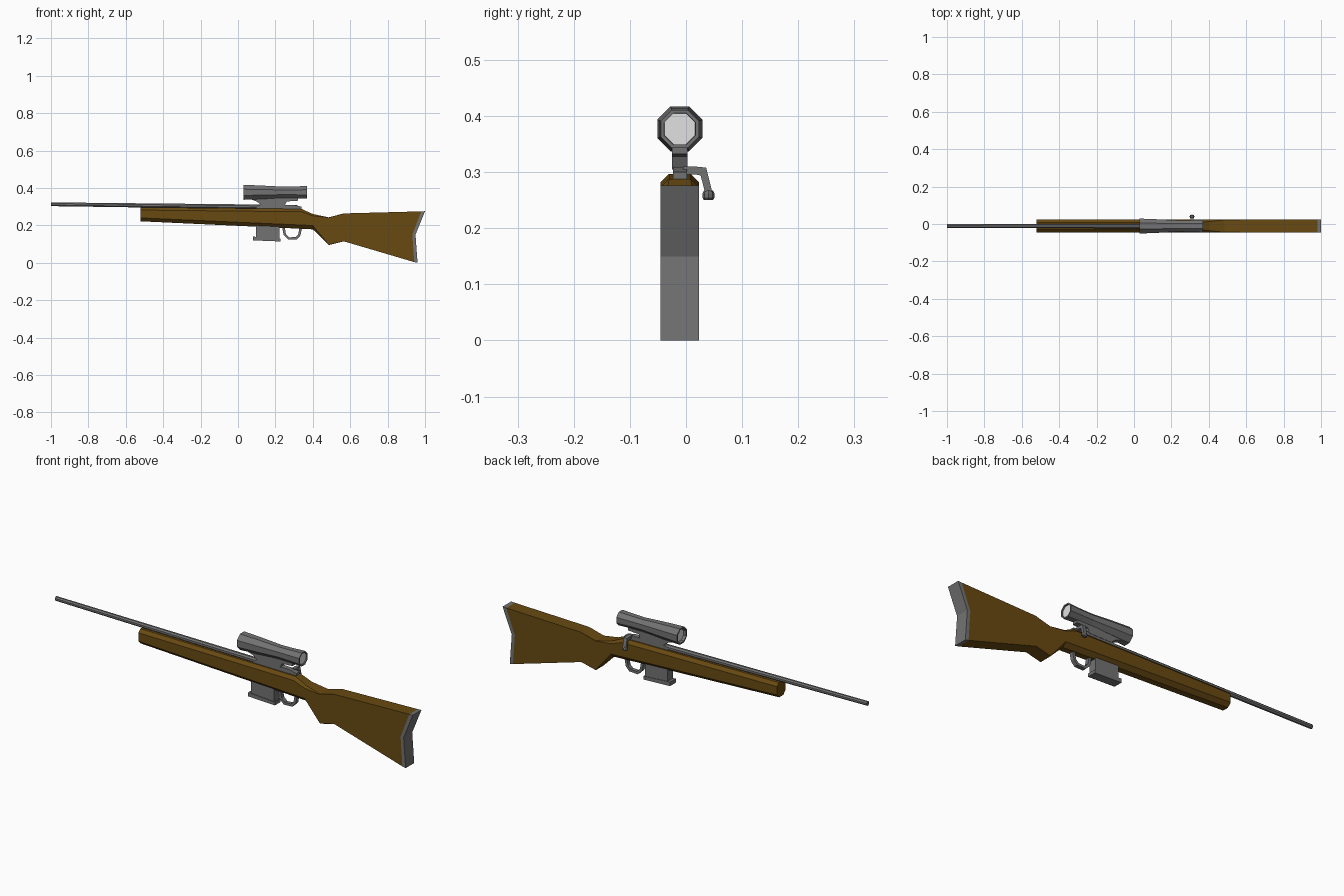
import bpy, bmesh, math

if "Cube" in bpy.data.objects:
    bpy.data.objects.remove(bpy.data.objects["Cube"])

CY = -0.011     # centre plane of the body
HALF = 0.034    # half width of the stock


def material(name, rgb):
    m = bpy.data.materials.new(name)
    m.use_nodes = True
    m.diffuse_color = (*rgb, 1)
    m.node_tree.nodes["Principled BSDF"].inputs["Base Color"].default_value = (*rgb, 1)
    return m


WOOD = material("brown wood", (0.14, 0.068, 0.006))
METAL = material("grey metal", (0.17, 0.17, 0.17))
GLASS = material("pale glass", (0.75, 0.75, 0.75))


def finish(name, bm, mat):
    bmesh.ops.remove_doubles(bm, verts=bm.verts, dist=0.0001)
    bmesh.ops.recalc_face_normals(bm, faces=bm.faces)
    mesh = bpy.data.meshes.new(name)
    bm.to_mesh(mesh)
    bm.free()
    mesh.materials.append(mat)
    ob = bpy.data.objects.new(name, mesh)
    bpy.context.collection.objects.link(ob)
    return ob


def prism(name, outline, half, mat, y=CY):
    """Extrude an x-z outline across the body."""
    bm = bmesh.new()
    face = bm.faces.new([bm.verts.new((x, y - half, z)) for x, z in outline])
    out = bmesh.ops.extrude_face_region(bm, geom=[face])
    for v in out["geom"]:
        if isinstance(v, bmesh.types.BMVert):
            v.co.y += 2 * half
    return finish(name, bm, mat)


def loft(name, rings, mat, caps=True):
    """Skin a list of equal-length rings of points."""
    bm = bmesh.new()
    loops = [[bm.verts.new(p) for p in ring] for ring in rings]
    n = len(loops[0])
    for a, b in zip(loops, loops[1:]):
        for i in range(n):
            j = (i + 1) % n
            bm.faces.new((a[i], a[j], b[j], b[i]))
    if caps:
        bm.faces.new(loops[0])
        bm.faces.new(loops[-1])
    return finish(name, bm, mat)


def octagon(x, z, r):
    """Ring with flat top and sides; r is the distance to a flat."""
    c = r / math.cos(math.pi / 8)
    angles = [math.pi / 8 + i * math.pi / 4 for i in range(8)]
    return [(x, CY + c * math.cos(a), z + c * math.sin(a)) for a in angles]


def stock_ring(x, top, bottom, ct, cb):
    """Box section with chamfered upper and lower edges."""
    side = [(HALF - ct, top), (HALF, top - ct), (HALF, bottom + cb), (HALF - cb, bottom)]
    pts = side + [(-y, z) for y, z in reversed(side)]
    return [(x, CY + y, z) for y, z in pts]


# Fore stock and grip
loft("fore_stock", [stock_ring(*s) for s in (
    (-0.52, 0.297, 0.222, 0.015, 0.018),
    (0.34, 0.288, 0.182, 0.015, 0.020),
    (0.40, 0.261, 0.179, 0.010, 0.020),
    (0.485, 0.243, 0.095, 0.001, 0.002),
    (0.565, 0.264, 0.115, 0.001, 0.001))], WOOD)

# Butt and its plate share the kinked rear edge
edge = [(0.98, 0.275), (0.932, 0.15), (0.942, 0.004)]
rear = [(1.0, 0.276), (0.949, 0.15), (0.96, 0.0)]
prism("butt_stock", [(0.565, 0.115), (0.565, 0.264)] + edge, HALF, WOOD)
prism("butt_plate", edge + rear[::-1], HALF, METAL)

# Barrel with a hollow muzzle
loft("barrel", [octagon(-0.97, 0.313, 0.005), octagon(-1.0, 0.313, 0.006),
                octagon(-1.0, 0.313, 0.010), octagon(0.14, 0.299, 0.0125)], METAL)

# Receiver
prism("receiver", [(0.10, 0.28), (0.10, 0.304), (0.14, 0.313), (0.30, 0.309),
                   (0.34, 0.300), (0.34, 0.28)], 0.0125, METAL)

# Scope mount
prism("scope_mount", [(0.05, 0.346), (0.10, 0.328), (0.13, 0.305), (0.25, 0.305),
                      (0.26, 0.328), (0.32, 0.332), (0.32, 0.346)], 0.014, METAL)

# Scope tube with recessed ends and lenses
SZ = 0.377
loft("scope_tube", [octagon(x, SZ, r) for x, r in (
    (0.045, 0.029), (0.03, 0.033), (0.03, 0.040), (0.13, 0.036),
    (0.24, 0.030), (0.30, 0.031), (0.37, 0.034), (0.37, 0.028), (0.36, 0.027))],
     METAL, caps=False)
for name, x in (("front_lens", 0.042), ("rear_lens", 0.361)):
    loft(name, [octagon(x, SZ, 0.0285), octagon(x + 0.003, SZ, 0.0285)], GLASS)

# Magazine and its base
prism("magazine", [(0.095, 0.21), (0.095, 0.13), (0.222, 0.128), (0.222, 0.21)], 0.020, METAL)
prism("magazine_base", [(0.08, 0.14), (0.08, 0.120), (0.228, 0.114), (0.228, 0.130)],
      0.023, METAL)

# Trigger guard as an open loop
outer = [(0.236, 0.19), (0.244, 0.148), (0.268, 0.124), (0.315, 0.126), (0.334, 0.146), (0.342, 0.185)]
inner = [(0.328, 0.185), (0.322, 0.152), (0.308, 0.138), (0.274, 0.136), (0.256, 0.154), (0.250, 0.19)]
prism("trigger_guard", outer + inner, 0.010, METAL)

# Bolt handle: bent arm and knob
BX = 0.31


def arm_ring(y, z, dy, dz, w=0.009):
    return [(BX - w, y - dy, z - dz), (BX + w, y - dy, z - dz),
            (BX + w, y + dy, z + dz), (BX - w, y + dy, z + dz)]


loft("bolt_handle", [arm_ring(-0.005, 0.303, 0, 0.007), arm_ring(0.016, 0.303, 0, 0.007),
                     arm_ring(0.031, 0.301, 0.005, 0.007),
                     arm_ring(0.041, 0.262, 0.006, 0.002)], METAL)
loft("bolt_knob", [arm_ring(0.040, z, r, 0, 0) and
                   [(BX + 1.3 * r * math.cos(i * math.pi / 4),
                     0.040 + r * math.sin(i * math.pi / 4), z) for i in range(8)]
                   for z, r in ((0.267, 0.008), (0.262, 0.0105), (0.254, 0.0105), (0.250, 0.008))],
     METAL)
